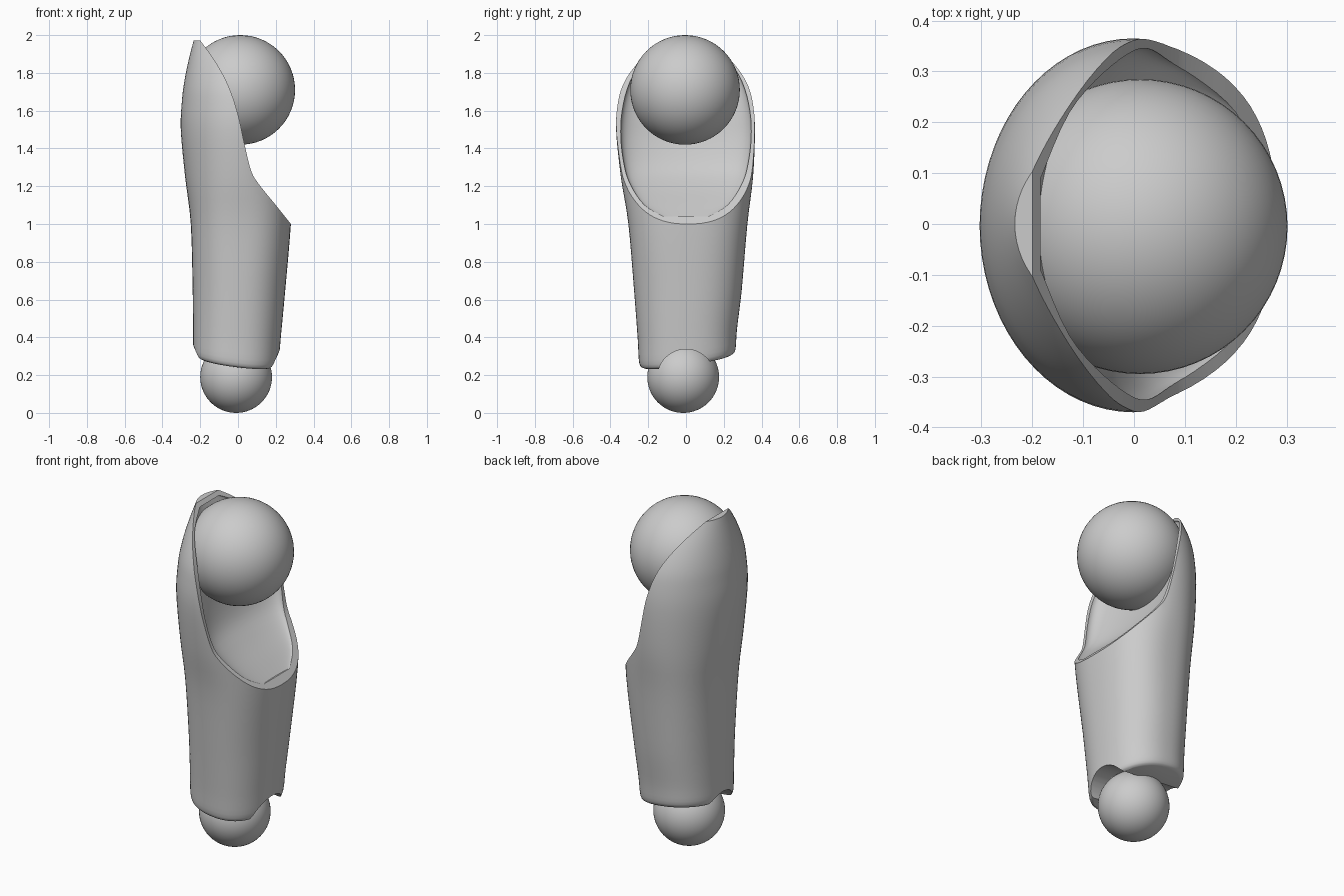
import bpy, bmesh, math
from mathutils import Matrix

cube = bpy.data.objects.get("Cube")
if cube:
    bpy.data.objects.remove(cube, do_unlink=True)

grey = bpy.data.materials.new("light_grey")
grey.use_nodes = True
colour = (0.6, 0.6, 0.6, 1)
grey.diffuse_color = colour
grey.node_tree.nodes["Principled BSDF"].inputs["Base Color"].default_value = colour


def make_object(name, bm):
    bmesh.ops.recalc_face_normals(bm, faces=bm.faces)
    mesh = bpy.data.meshes.new(name)
    bm.to_mesh(mesh)
    bm.free()
    obj = bpy.data.objects.new(name, mesh)
    bpy.context.collection.objects.link(obj)
    mesh.materials.append(grey)
    return obj


def spline(rows, steps=4):
    """Smoothly interpolate rows of section values."""
    out = []
    for i in range(len(rows) - 1):
        a, b = rows[max(i - 1, 0)], rows[i]
        c, d = rows[i + 1], rows[min(i + 2, len(rows) - 1)]
        for s in range(steps):
            t = s / steps
            out.append([0.5 * (2 * q + (r - p) * t + (2 * p - 5 * q + 4 * r - u) * t * t
                               + (3 * q - p - 3 * r + u) * t ** 3)
                        for p, q, r, u in zip(a, b, c, d)])
    return out + [list(rows[-1])]


def loft(name, rows, slope=(0, 0), sides=72):
    """Stack rounded sections given as z, x min, x max, y min, y max, squareness."""
    bm = bmesh.new()
    rings = []
    for z, x0, x1, y0, y1, power in spline(rows):
        fade = max(0, 1 - (z - rows[0][0]) / 0.35)
        ring = []
        for i in range(sides):
            a = 2 * math.pi * i / sides
            ca, sa = math.cos(a), math.sin(a)
            x = (x0 + x1) / 2 + (x1 - x0) / 2 * math.copysign(abs(ca) ** (2 / power), ca)
            y = (y0 + y1) / 2 + (y1 - y0) / 2 * math.copysign(abs(sa) ** (2 / power), sa)
            ring.append(bm.verts.new((x, y, z + fade * (slope[0] * x + slope[1] * y))))
        rings.append(ring)
    for low, high in zip(rings, rings[1:]):
        for i in range(sides):
            j = (i + 1) % sides
            bm.faces.new((low[i], low[j], high[j], high[i]))
    bm.faces.new(rings[0][::-1])
    bm.faces.new(rings[-1])
    return make_object(name, bm)


def carve(target, cutter):
    cutter.hide_render = True
    mod = target.modifiers.new("carve", "BOOLEAN")
    mod.operation, mod.solver, mod.object = "DIFFERENCE", "EXACT", cutter
    bpy.context.view_layer.objects.active = target
    bpy.ops.object.modifier_apply(modifier=mod.name)
    bpy.data.objects.remove(cutter, do_unlink=True)


def ball(name, location, radius):
    bm = bmesh.new()
    bmesh.ops.create_uvsphere(bm, u_segments=64, v_segments=32, radius=radius,
                              matrix=Matrix.Translation(location))
    obj = make_object(name, bm)
    obj.data.shade_smooth()
    return obj


# Limb shell, with a tilted and chamfered lower edge
shell = loft("limb_shell", [
    (0.275, -0.215, 0.195, -0.228, 0.243, 2.3),
    (0.30, -0.236, 0.215, -0.248, 0.262, 2.3),
    (0.42, -0.238, 0.227, -0.256, 0.27, 2.3),
    (0.65, -0.24, 0.25, -0.275, 0.295, 2.3),
    (1.00, -0.25, 0.28, -0.305, 0.325, 2.4),
    (1.25, -0.28, 0.29, -0.345, 0.355, 2.15),
    (1.50, -0.303, 0.30, -0.37, 0.365, 2),
    (1.65, -0.297, 0.30, -0.36, 0.353, 2),
    (1.75, -0.285, 0.29, -0.335, 0.328, 2),
    (1.86, -0.263, 0.27, -0.28, 0.275, 2),
    (1.97, -0.235, 0.24, -0.2, 0.2, 2),
    (2.05, -0.21, 0.22, -0.14, 0.14, 2)], slope=(-0.125, 0.15))

# Sweeping cut that opens the upper part toward the side
edge = spline([(0.28, 1.0), (0.20, 1.1), (0.115, 1.205), (0.07, 1.28), (0.035, 1.42),
               (0.0, 1.58), (-0.05, 1.73), (-0.12, 1.86), (-0.2, 1.972)])
outline = [(0.6, 0.97), (0.3, 0.985)] + edge + [(-0.5, 1.972), (-0.5, 2.3), (0.6, 2.3)]
bm = bmesh.new()
face = bm.faces.new([bm.verts.new((x, -0.6, z)) for x, z in outline])
side = bmesh.ops.extrude_face_region(bm, geom=[face])["geom"]
bmesh.ops.translate(bm, vec=(0, 1.2, 0),
                    verts=[v for v in side if isinstance(v, bmesh.types.BMVert)])
carve(shell, make_object("opening_cutter", bm))

# Shallow dish behind the upper ball: z, centre x, depth, half width
dish = [(1.04, 0.25, 0.01, 0.12), (1.1, 0.20, 0.03, 0.22), (1.2, 0.12, 0.065, 0.29),
        (1.3, 0.06, 0.09, 0.325), (1.45, 0.025, 0.105, 0.345), (1.6, -0.005, 0.1, 0.338),
        (1.75, -0.06, 0.08, 0.298), (1.87, -0.125, 0.045, 0.22), (1.95, -0.183, 0.015, 0.09)]
carve(shell, loft("dish_cutter", [(z, c - a, c + a, -b, b, 2.2) for z, c, a, b in dish]))

# Arched notches on both sides of the lower end
bm = bmesh.new()
bmesh.ops.create_cone(bm, cap_ends=True, segments=64, radius1=0.15, radius2=0.15, depth=1,
                      matrix=Matrix.Translation((0, 0, 0.2))
                      @ Matrix.Rotation(math.radians(93.5), 4, "Y"))
carve(shell, make_object("notch_cutter", bm))

bpy.ops.object.select_all(action="DESELECT")
shell.select_set(True)
bpy.context.view_layer.objects.active = shell
bpy.ops.object.shade_smooth_by_angle(angle=math.radians(30))

# Joint balls
ball("upper_joint_ball", (0.012, -0.005, 1.71), 0.29)
ball("lower_joint_ball", (-0.01, -0.015, 0.19), 0.19)
